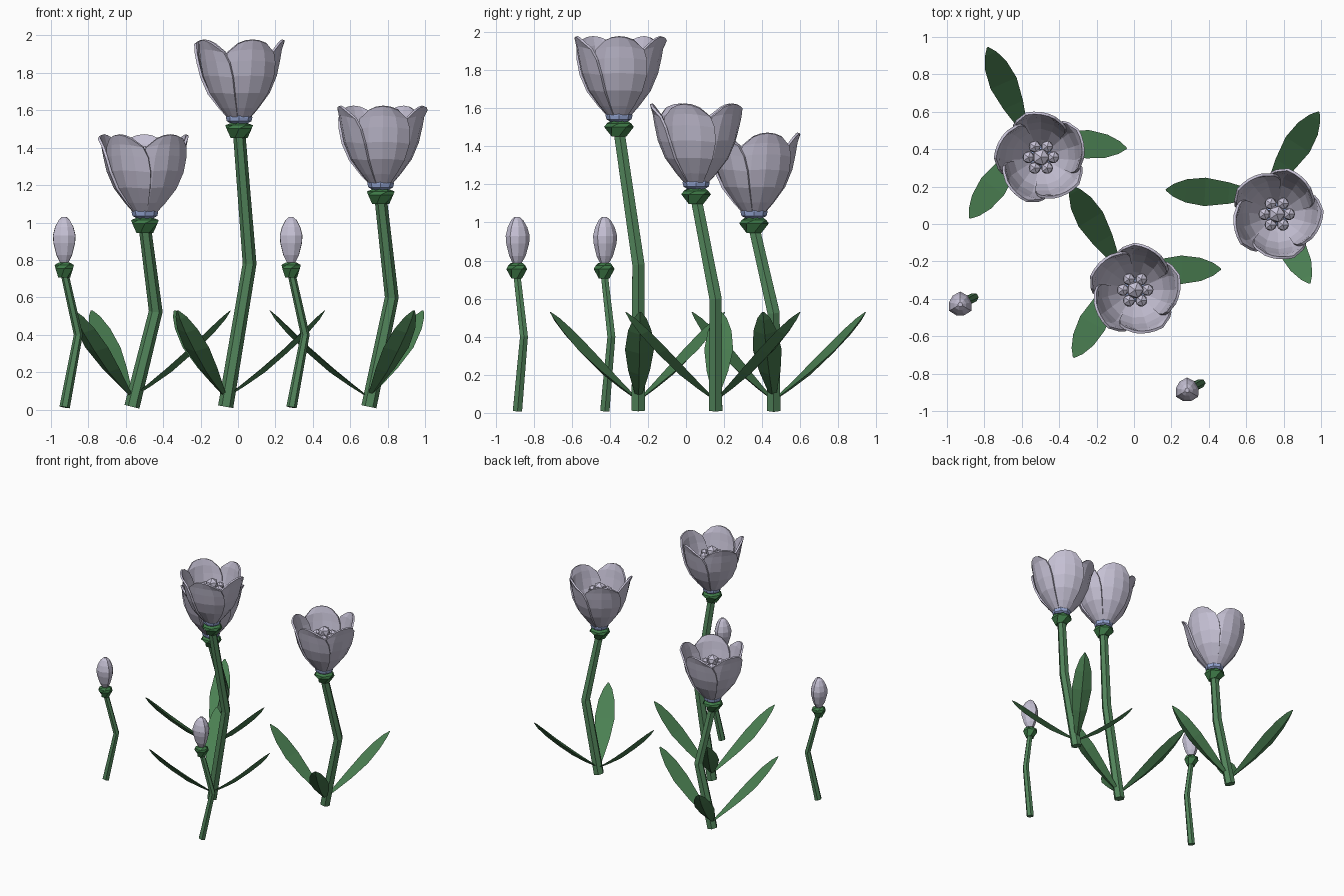
import bpy, bmesh, math
from mathutils import Vector, Matrix

if "Cube" in bpy.data.objects:
    bpy.data.objects.remove(bpy.data.objects["Cube"])


def material(name, rgb):
    m = bpy.data.materials.new(name)
    m.diffuse_color = (*rgb, 1)
    m.use_nodes = True
    m.node_tree.nodes["Principled BSDF"].inputs["Base Color"].default_value = m.diffuse_color
    return m


STEM = material("stem green", (0.085, 0.235, 0.105))
LEAF = material("leaf green", (0.07, 0.215, 0.085))
CALYX = material("calyx green", (0.05, 0.20, 0.065))
PETAL = material("pale lilac", (0.565, 0.535, 0.665))
BLUE = material("soft blue", (0.31, 0.39, 0.67))


def finish(bm, name, mat):
    bmesh.ops.recalc_face_normals(bm, faces=bm.faces)
    me = bpy.data.meshes.new(name)
    bm.to_mesh(me)
    bm.free()
    me.materials.append(mat)
    ob = bpy.data.objects.new(name, me)
    bpy.context.collection.objects.link(ob)
    return ob


def loft(name, rings, mat):
    """Skin closed rings of points and cap both ends."""
    bm = bmesh.new()
    vs = [[bm.verts.new(p) for p in r] for r in rings]
    n = len(vs[0])
    for a, b in zip(vs, vs[1:]):
        for i in range(n):
            j = (i + 1) % n
            bm.faces.new((a[i], a[j], b[j], b[i]))
    bm.faces.new(vs[0])
    bm.faces.new(vs[-1])
    return finish(bm, name, mat)


def lathe(name, center, profile, sides, mat, rot=0.0, twist=0.0, lobe=0.0):
    rings = []
    for k, (r, z) in enumerate(profile):
        ring = []
        for i in range(sides):
            a = rot + k * twist + 2 * math.pi * i / sides
            rr = r * (1 + lobe * math.cos(3 * (a - rot)))
            ring.append(Vector(center) + Vector((rr * math.cos(a), rr * math.sin(a), z)))
        rings.append(ring)
    return loft(name, rings, mat)


def stem(name, path, radii):
    pts = [Vector(p) for p in path]
    rings = []
    for k, p in enumerate(pts):
        d = (pts[min(k + 1, 2)] - pts[max(k - 1, 0)]).normalized()
        q = Vector((0, 0, 1)).rotation_difference(d)
        rings.append([p + q @ Vector((radii[k] * math.cos(i * math.pi / 3),
                                      radii[k] * math.sin(i * math.pi / 3), 0))
                      for i in range(6)])
    return loft(name, rings, STEM)


def calyx(center, s):
    lathe("calyx", center, [(0.045 * s, -0.03), (0.078 * s, 0.02), (0.074 * s, 0.038),
                            (0.045 * s, 0.052)], 6, CALYX, twist=math.pi / 6)


def leaf(base, ang):
    # lens section: half width grows toward the outer third, then a blunt tip
    rings = []
    for t, w in [(0, .014), (.15, .032), (.35, .057), (.6, .076), (.8, .062),
                 (.93, .034), (1, .005)]:
        sag = -0.025 * math.sin(math.pi * t)
        th = min(1, w / 0.05)
        c = Vector((0.02 + 0.51 * t, 0, 0.08 + 0.45 * t + sag))
        up = Vector((-0.66, 0, 0.75))
        side = Vector((0, 1, 0))
        rings.append([c + side * w + up * .008 * th, c + up * .008 * th,
                      c - side * w + up * .008 * th, c - up * .02 * th])
    ob = loft("leaf", rings, LEAF)
    ob.matrix_world = Matrix.Translation(base) @ Matrix.Rotation(ang, 4, 'Z')


def petal(center, ang):
    # rows: radius, height above the stem top, half angle in degrees
    rows = [(.045, .07, 48), (.10, .135, 47), (.158, .215, 46), (.195, .305, 45),
            (.212, .385, 41), (.222, .445, 34), (.235, .495, 19)]
    bm = bmesh.new()
    grid = []
    for k, (r, z, h) in enumerate(rows):
        row = []
        for u in (-1, -.5, 0, .5, 1):
            a = ang + math.radians(h) * u
            rr = r * (1 + .045 * u)          # one edge tucks under the next petal
            zz = z - .02 * u * u * k / 6
            row.append(bm.verts.new((rr * math.cos(a), rr * math.sin(a), zz)))
        grid.append(row)
    for a, b in zip(grid, grid[1:]):
        for i in range(4):
            bm.faces.new((a[i], a[i + 1], b[i + 1], b[i]))
    ob = finish(bm, "petal", PETAL)
    ob.location = center
    m = ob.modifiers.new("thickness", 'SOLIDIFY')
    m.thickness = 0.014
    m.offset = 0


def flower_heart(center):
    # column carrying a cluster of faceted stamen heads
    lathe("flower_column", center, [(.03, .07), (.035, .25), (.05, .36)], 6, PETAL)
    bm = bmesh.new()
    spots = [(0, 0, .385, .05)]
    for i in range(6):
        a = i * math.pi / 3
        spots.append((.066 * math.cos(a), .066 * math.sin(a), .355, .036))
    for x, y, z, r in spots:
        bmesh.ops.create_icosphere(bm, subdivisions=1, radius=r,
                                   matrix=Matrix.Translation((x, y, z)))
    ob = finish(bm, "stamens", PETAL)
    ob.location = center


def tulip(base, knee, top, leaf_rot, petal_rot):
    stem("flower_stem", (base, knee, top), (.041, .037, .033))
    calyx(top, 1)
    lathe("flower_base", top, [(.04, .045), (.066, .06), (.071, .08), (.066, .1),
                               (.045, .115)], 8, BLUE)
    for i in range(3):
        leaf((base[0], base[1], 0), math.radians(leaf_rot + 120 * i))
    for i in range(5):
        petal(top, math.radians(petal_rot + 72 * i))
    flower_heart(top)


def bud(x, y):
    top = (x - .002, y - .004, .735)
    stem("bud_stem", ((x, y, .012), (x + .073, y + .034, .40), top), (.028, .024, .021))
    calyx(top, .7)
    lathe("bud", top, [(.018, .04), (.044, .09), (.061, .155), (.064, .195), (.052, .24),
                       (.032, .277), (.012, .295)], 9, PETAL, rot=math.pi / 2, lobe=.07)


tulip((-.066, -.25, .015), (.062, -.25, .78), (.006, -.352, 1.482), 1, 0)
tulip((-.567, .46, .015), (-.44, .46, .525), (-.498, .357, .975), -6, 234)
tulip((.70, .155, .015), (.822, .155, .60), (.763, .053, 1.128), 57, 57)
bud(-.927, -.426)
bud(.286, -.885)
